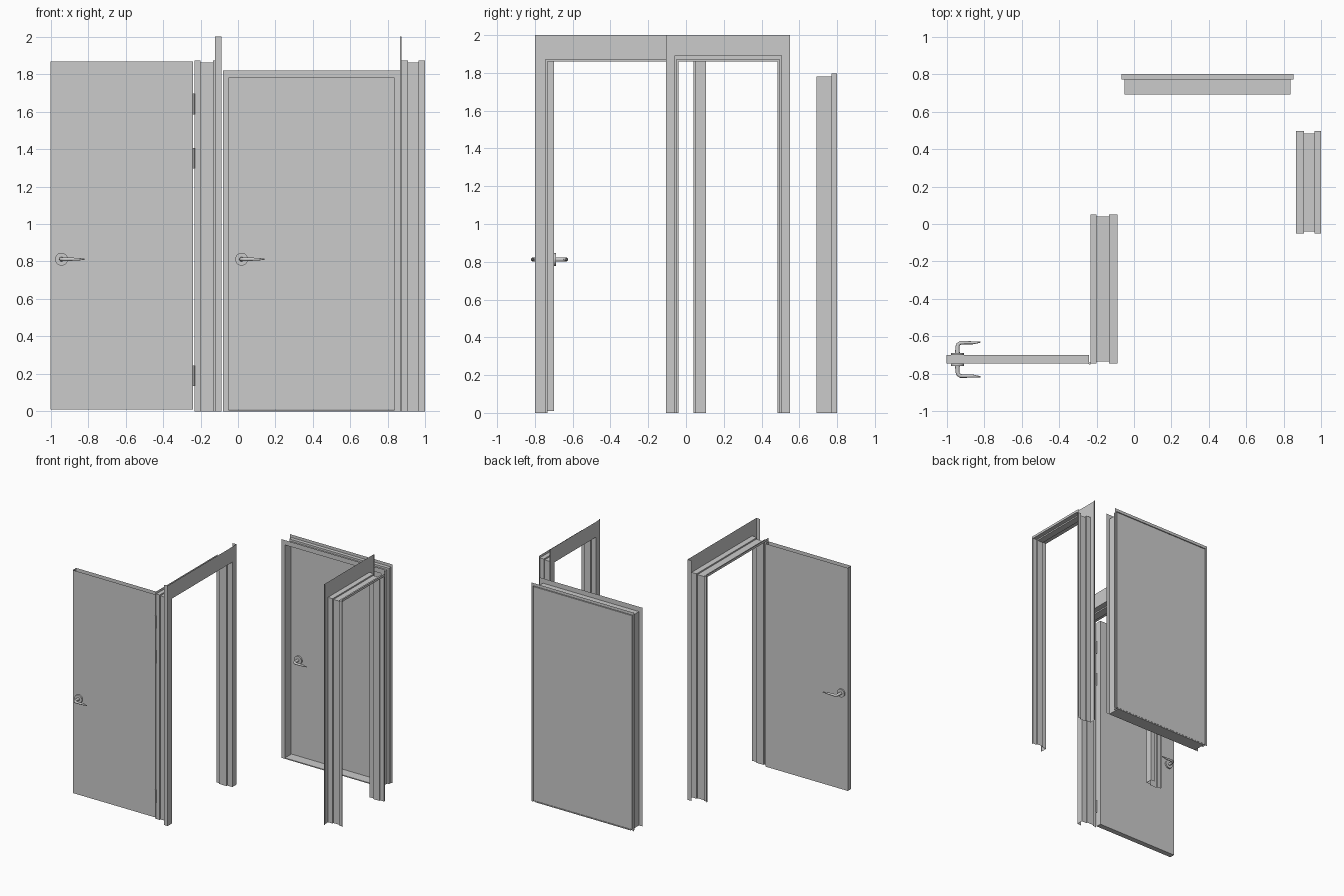
import bpy, bmesh, math
from mathutils import Vector, Matrix

cube = bpy.data.objects.get("Cube")
if cube:
    bpy.data.objects.remove(cube, do_unlink=True)


def finish(name, bm):
    mesh = bpy.data.meshes.new(name)
    bm.to_mesh(mesh)
    bm.free()
    obj = bpy.data.objects.new(name, mesh)
    bpy.context.collection.objects.link(obj)
    return obj


def frame(name, profile, start, end, height, along_x, lip=None):
    """Sheet-metal frame: profile of (depth, jamb offset, head offset) swept up, over and down."""
    bm = bmesh.new()

    def place(depth, along, z):
        return bm.verts.new((along, depth, z) if along_x else (depth, along, z))

    rows = []
    for d, jamb, head in profile:
        lo, hi, top = start - jamb, end + jamb, height + head
        rows.append([place(d, a, z) for a, z in ((lo, 0), (lo, top), (hi, top), (hi, 0))])
    for a, b in zip(rows, rows[1:]):
        for i in range(3):
            bm.faces.new((a[i], a[i + 1], b[i + 1], b[i]))
    # returns along the outer edges of the tall face, on the jambs only
    if lip:
        d, jamb, head = profile[0]
        for a in (start - jamb, end + jamb):
            bm.faces.new([place(x, a, z) for x, z in
                          ((d, 0), (d, height + head), (d + lip, height + head), (d + lip, 0))])
    return finish(name, bm)


def box(name, low, high, open_top=False):
    low, high = Vector(low), Vector(high)
    bm = bmesh.new()
    bmesh.ops.create_cube(bm, size=1, matrix=Matrix.Translation((low + high) / 2)
                          @ Matrix.Diagonal((*(high - low), 1)))
    if open_top:
        bm.normal_update()
        bmesh.ops.delete(bm, geom=[f for f in bm.faces if f.normal.z > 0.9], context='FACES')
    return finish(name, bm)


def smooth(obj):
    bpy.ops.object.select_all(action='DESELECT')
    obj.select_set(True)
    bpy.context.view_layer.objects.active = obj
    bpy.ops.object.shade_smooth_by_angle(angle=math.radians(40))


def cylinder(name, radius, length, center, rotation=Matrix()):
    bm = bmesh.new()
    bmesh.ops.create_cone(bm, cap_ends=True, segments=24, radius1=radius, radius2=radius,
                          depth=length, matrix=Matrix.Translation(center) @ rotation)
    obj = finish(name, bm)
    smooth(obj)
    return obj


def handle(name, x, y, z, out):
    """Round rose with a bent, tapering lever; out is the y direction it points."""
    cylinder(name + "_rose", 0.034, 0.012, (x, y + out * 0.006, z), Matrix.Rotation(math.pi / 2, 4, 'X'))
    curve = bpy.data.curves.new(name + "_lever", 'CURVE')
    curve.dimensions = '3D'
    curve.bevel_depth = 0.01
    curve.bevel_resolution = 3
    curve.use_fill_caps = True
    path = [(0, 0, 1.3), (0, 0.045, 1.1), (0.004, 0.058, 1), (0.016, 0.066, 1),
            (0.04, 0.067, 0.9), (0.08, 0.066, 0.8), (0.122, 0.07, 0.35)]
    spline = curve.splines.new('POLY')
    spline.points.add(len(path) - 1)
    for point, (px, py, r) in zip(spline.points, path):
        point.co = (x + px, y + out * py, z, 1)
        point.radius = r
    obj = bpy.data.objects.new(name + "_lever", curve)
    bpy.context.collection.objects.link(obj)
    bpy.ops.object.select_all(action='DESELECT')
    obj.select_set(True)
    bpy.context.view_layer.objects.active = obj
    bpy.ops.object.convert(target='MESH')
    smooth(obj)


def rebated(tall, a, b, narrow):
    """Profile with a tall face, a raised stop between a and b, and a narrow face."""
    stop = -0.011
    return [(tall, 0.055, 0.128), (tall, 0, 0), (a, 0, 0), (a, stop, stop),
            (b, stop, stop), (b, 0, 0), (narrow, 0, 0), (narrow, 0.012, 0.02)]


# Two open frames facing opposite ways
frame("open_frame", rebated(-0.087, -0.133, -0.2, -0.232), -0.745, 0.05, 1.872, False, lip=-0.036)
frame("side_frame", rebated(0.864, 0.907, 0.963, 0.999), -0.05, 0.495, 1.872, False, lip=0.009)

# Open door leaf with hinges and a handle on each side
box("open_door", (-1, -0.745, 0.01), (-0.24, -0.7, 1.866), open_top=True)
for i, z in enumerate((0.19, 1.35, 1.64)):
    cylinder(f"hinge_{i + 1}", 0.006, 0.11, (-0.236, -0.744, z))
handle("open_door_front_handle", -0.942, -0.745, 0.812, -1)
handle("open_door_back_handle", -0.942, -0.7, 0.812, 1)

# Closed door set at the back of a deep frame
frame("closed_frame", [(0.69, 0.031, 0.04), (0.69, 0, 0), (0.77, 0, 0), (0.77, 0.016, 0.016),
                       (0.8, 0.016, 0.016), (0.8, 0.031, 0.04)], -0.05, 0.834, 1.78, True)
box("closed_door", (-0.063, 0.771, 0.01), (0.847, 0.799, 1.79))
box("sill", (-0.05, 0.69, 0), (0.834, 0.8, 0.008))
handle("closed_door_handle", 0.019, 0.771, 0.812, -1)
